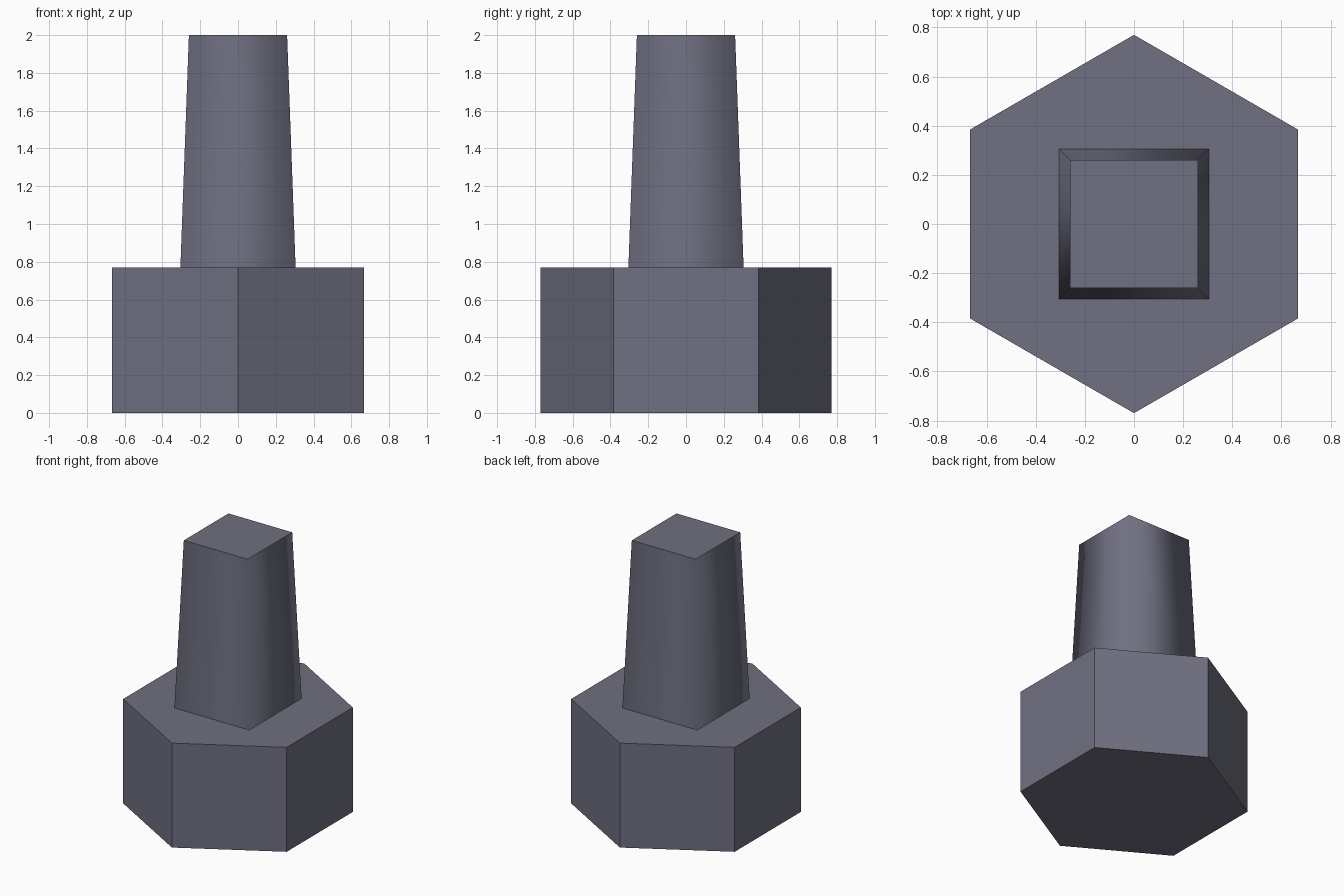
import bpy, math

if "Cube" in bpy.data.objects:
    bpy.data.objects.remove(bpy.data.objects["Cube"])

metal = bpy.data.materials.new("dark_blue_grey")
metal.diffuse_color = (0.16, 0.16, 0.22, 1)
metal.use_nodes = True
metal.node_tree.nodes["Principled BSDF"].inputs["Base Color"].default_value = metal.diffuse_color


def tapered_prism(name, sides, r_bottom, r_top, z0, z1, turn, smooth):
    """Prism or frustum standing between z0 and z1."""
    bpy.ops.mesh.primitive_cone_add(
        vertices=sides, radius1=r_bottom, radius2=r_top, depth=z1 - z0,
        location=(0, 0, (z0 + z1) / 2), rotation=(0, 0, turn))
    obj = bpy.context.object
    obj.name = name
    bpy.ops.object.transform_apply(location=True, rotation=True, scale=True)
    obj.data.materials.append(metal)
    if smooth:
        # sides blend around the corners, end caps stay flat
        for p in obj.data.polygons:
            p.use_smooth = abs(p.normal.z) < 0.9
        for e in obj.data.edges:
            a, b = (obj.data.vertices[i].co.z for i in e.vertices)
            e.use_edge_sharp = abs(a - b) < 0.01
    return obj


# Hexagonal head with points at front and back
tapered_prism("hex_head", 6, 0.77, 0.77, 0, 0.77, 0, False)

# Square shaft narrowing towards the top
root2 = math.sqrt(2)
tapered_prism("square_shaft", 4, 0.305 * root2, 0.26 * root2, 0.77, 2.0,
              math.pi / 4, True)
